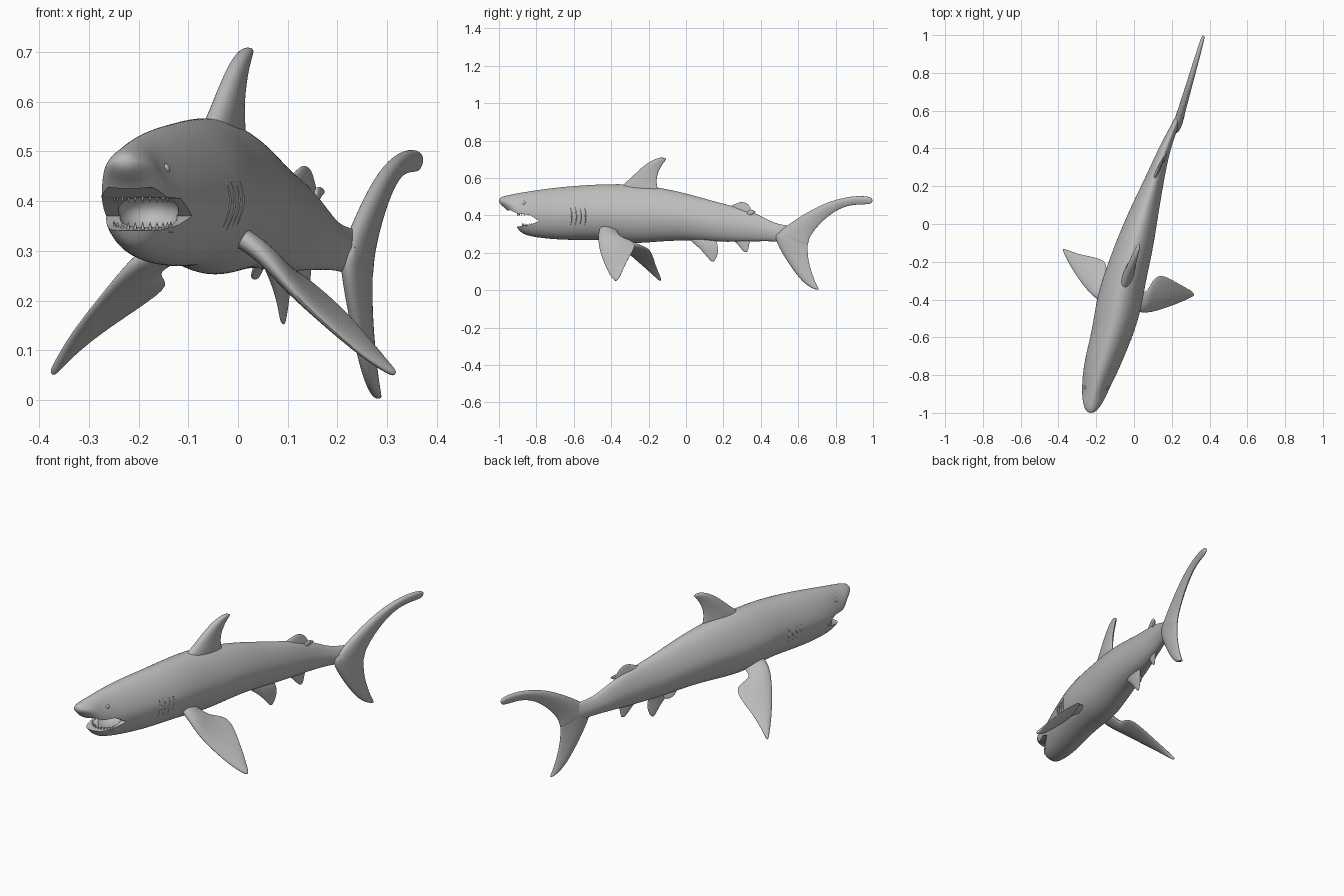
import bpy, bmesh, math
from mathutils import Vector

old = bpy.data.objects.get("Cube")
if old:
    bpy.data.objects.remove(old, do_unlink=True)


def material(name, rgb):
    mat = bpy.data.materials.new(name)
    mat.use_nodes = True
    colour = (*rgb, 1)
    mat.diffuse_color = colour
    mat.node_tree.nodes["Principled BSDF"].inputs["Base Color"].default_value = colour
    return mat


grey = material("plain grey", (0.5, 0.5, 0.5))


def finish(bm, name, angle=50):
    bmesh.ops.recalc_face_normals(bm, faces=bm.faces)
    mesh = bpy.data.meshes.new(name)
    bm.to_mesh(mesh)
    bm.free()
    obj = bpy.data.objects.new(name, mesh)
    bpy.context.collection.objects.link(obj)
    mesh.materials.append(grey)
    smooth(obj, angle)
    return obj


def smooth(obj, angle):
    bpy.ops.object.select_all(action='DESELECT')
    obj.select_set(True)
    bpy.context.view_layer.objects.active = obj
    bpy.ops.object.shade_smooth_by_angle(angle=math.radians(angle))


def loft(name, rings, levels=2):
    """Skin closed rings of points and cap both ends."""
    bm = bmesh.new()
    loops = [[bm.verts.new(p) for p in ring] for ring in rings]
    n = len(loops[0])
    for a, b in zip(loops, loops[1:]):
        for i in range(n):
            j = (i + 1) % n
            bm.faces.new((a[i], a[j], b[j], b[i]))
    bm.faces.new(loops[0][::-1])
    bm.faces.new(loops[-1])
    obj = finish(bm, name, 80)
    mod = obj.modifiers.new("Smooth", 'SUBSURF')
    mod.levels = mod.render_levels = levels
    return obj


def fin(name, stations, thick):
    """Stations run root to tip: leading point, trailing point."""
    pts = [(Vector(a), Vector(b)) for a, b in stations]
    rings = []
    for k, (a, b) in enumerate(pts):
        lo, hi = pts[max(k - 1, 0)], pts[min(k + 1, len(pts) - 1)]
        span = (hi[0] + hi[1]) - (lo[0] + lo[1])
        normal = (b - a).cross(span).normalized()
        half = thick * (1 - 0.7 * k / (len(pts) - 1))
        ring = []
        for i in range(12):
            t = math.tau * i / 12
            u = (1 - 1.03 * math.cos(t)) / 2
            ring.append(a.lerp(b, u) + normal * half * math.sin(t) * (1.25 - 0.7 * u))
        rings.append(ring)
    return loft(name, rings)


def flat_fin(name, stations, thick, plane):
    """Upright fin: y, z pairs placed on a slanted plane x = a + b * y."""
    place = lambda y, z: (plane[0] + plane[1] * y, y, z)
    return fin(name, [(place(*a), place(*b)) for a, b in stations], thick)


# Body: y, left x, right x, bottom z, top z
BODY = [
    (-1, -.24, -.215, .47, .49), (-.985, -.258, -.193, .452, .5),
    (-.95, -.27, -.168, .425, .508), (-.915, -.274, -.15, .36, .515),
    (-.89, -.275, -.138, .308, .52), (-.84, -.275, -.115, .29, .528),
    (-.78, -.27, -.085, .28, .537), (-.7, -.257, -.05, .272, .548),
    (-.6, -.232, -.01, .268, .557), (-.5, -.213, .025, .27, .564),
    (-.4, -.198, .047, .262, .567), (-.3, -.17, .064, .25, .567),
    (-.2, -.135, .086, .255, .558), (-.1, -.098, .106, .264, .54),
    (0, -.056, .121, .266, .518), (.1, -.012, .137, .262, .489),
    (.2, .037, .154, .258, .462), (.3, .084, .172, .26, .437),
    (.4, .13, .195, .262, .4), (.48, .172, .222, .262, .352),
    (.56, .215, .252, .25, .345), (.63, .25, .265, .26, .33)]


def taper(s):
    """The back is narrower than the belly."""
    return 1 - .2 * max(s, 0)


def section(y):
    """Centre x, centre z and half sizes of the body at y."""
    for p, q in zip(BODY, BODY[1:]):
        if p[0] <= y <= q[0]:
            t = (y - p[0]) / (q[0] - p[0])
            l, r, b, h = [u + (v - u) * t for u, v in zip(p[1:], q[1:])]
            return (l + r) / 2, (b + h) / 2, (r - l) / 2, (h - b) / 2


def surface(y, z, side, lift=0):
    cx, cz, w, h = section(y)
    s = max(-1, min(1, (z - cz) / h))
    return Vector((cx + side * (w * math.sqrt(1 - s * s) * taper(s) + lift), y, z))


rings = []
for y, *_ in BODY:
    cx, cz, w, h = section(y)
    ring = []
    for i in range(24):
        t = math.tau * i / 24
        s = math.sin(t)
        ring.append((cx + 1.01 * w * math.cos(t) * taper(s), y, cz + 1.01 * h * s))
    rings.append(ring)
body = loft("body", rings)

# Open mouth: a wedge between the jaws, then a rounded cavity
bm = bmesh.new()
wedge = [(-.785, .37), (-.83, .352), (-.885, .342), (-1.1, .33),
         (-1.1, .4), (-.94, .428), (-.9, .408), (-.84, .405)]
sides = [[bm.verts.new((x, y, z)) for y, z in wedge] for x in (-.4, .1)]
bm.faces.new(sides[0])
bm.faces.new(sides[1][::-1])
for i in range(len(wedge)):
    j = (i + 1) % len(wedge)
    bm.faces.new((sides[0][i], sides[0][j], sides[1][j], sides[1][i]))
wedge_cutter = finish(bm, "mouth_cutter")
bm = bmesh.new()
bmesh.ops.create_uvsphere(bm, u_segments=24, v_segments=12, radius=1)
for v in bm.verts:
    v.co = Vector((-.18 + .062 * v.co.x, -.81 + .075 * v.co.y, .378 + .042 * v.co.z))
cavity_cutter = finish(bm, "cavity_cutter")
for cutter in (wedge_cutter, cavity_cutter):
    mod = body.modifiers.new("Mouth", 'BOOLEAN')
    mod.operation = 'DIFFERENCE'
    mod.solver = 'EXACT'
    mod.object = cutter
bpy.context.view_layer.objects.active = body
for mod in list(body.modifiers):
    bpy.ops.object.modifier_apply(modifier=mod.name)
for cutter in (wedge_cutter, cavity_cutter):
    bpy.data.objects.remove(cutter, do_unlink=True)
smooth(body, 40)

# Teeth along both jaw arcs
for name, z, up, front in (("lower_teeth", .345, 1, -.88), ("upper_teeth", .41, -1, -.905)):
    bm = bmesh.new()
    for i in range(13):
        t = math.pi * i / 12
        spot = Vector((-.192 - .058 * math.cos(t), -.825 + (front + .83) * math.sin(t), z))
        made = bmesh.ops.create_cone(bm, cap_ends=True, segments=5, radius1=.007,
                                     radius2=0, depth=.022)
        for v in made["verts"]:
            v.co = spot + Vector((v.co.x, v.co.y, v.co.z * up + .003 * up))
    finish(bm, name, 30)

# Eyes and gill slits on both sides
for side, label in ((-1, "right"), (1, "left")):
    bm = bmesh.new()
    bmesh.ops.create_uvsphere(bm, u_segments=12, v_segments=8, radius=.011)
    spot = surface(-.865, .465, side, -.006)
    for v in bm.verts:
        v.co += spot
    finish(bm, label + "_eye")
    for k in range(4):
        y = -.62 + .025 * k
        path = [surface(y + .01 * math.sin(math.pi * i / 5), .34 + .022 * i, side, -.001)
                for i in range(6)]
        rings = []
        for i, p in enumerate(path):
            r = .001 + .004 * math.sin(math.pi * i / 5)
            rings.append([p + Vector((r * math.cos(a), r * math.sin(a), 0))
                          for a in (0, math.pi / 2, math.pi, -math.pi / 2)])
        loft(f"{label}_gill_{k + 1}", rings, 1)

# Pectoral fins, each in its own pose
fin("left_pectoral_fin", [
    ((-.04, -.45, .36), (-.03, -.36, .34)), ((.04, -.472, .305), (.07, -.37, .295)),
    ((.09, -.468, .24), (.09, -.31, .272)), ((.14, -.455, .185), (.135, -.255, .25)),
    ((.24, -.418, .095), (.225, -.31, .172)), ((.3, -.388, .056), (.29, -.345, .09)),
    ((.32, -.378, .049), (.313, -.362, .056))], .026)
fin("right_pectoral_fin", [
    ((-.12, -.43, .33), (-.1, -.3, .29)), ((-.2, -.4, .29), (-.165, -.31, .262)),
    ((-.24, -.36, .25), (-.145, -.25, .24)), ((-.282, -.31, .2), (-.142, -.185, .222)),
    ((-.34, -.22, .125), (-.28, -.165, .135)), ((-.37, -.155, .065), (-.35, -.138, .075)),
    ((-.378, -.135, .05), (-.37, -.132, .054))], .026)

# Dorsal fins
flat_fin("dorsal_fin", [
    ((-.38, .53), (-.14, .51)), ((-.325, .572), (-.155, .555)),
    ((-.275, .62), (-.158, .6)), ((-.215, .675), (-.142, .65)),
    ((-.165, .703), (-.118, .685)), ((-.125, .712), (-.1, .703))], .034, (.066, .36))
flat_fin("second_dorsal_fin", [
    ((.19, .42), (.35, .4)), ((.23, .447), (.36, .415)),
    ((.265, .462), (.345, .44)), ((.295, .475), (.33, .465))], .014, (.002, .44))
flat_fin("second_dorsal_tip", [
    ((.32, .4), (.35, .4)), ((.335, .435), (.36, .412)),
    ((.37, .424), (.376, .415))], .008, (.01, .44))

# Pelvic and anal fins
fin("left_pelvic_fin", [
    ((.05, -.01, .29), (.08, .16, .29)), ((.06, .03, .26), (.1, .165, .26)),
    ((.075, .075, .222), (.105, .175, .215)), ((.085, .11, .182), (.098, .165, .175)),
    ((.088, .135, .152), (.094, .148, .15))], .016)
fin("right_pelvic_fin", [
    ((.05, -.01, .29), (.06, .12, .29)), ((.03, .03, .262), (.05, .12, .262)),
    ((.025, .065, .242), (.04, .11, .24))], .012)
flat_fin("anal_fin", [
    ((.24, .28), (.35, .28)), ((.272, .25), (.338, .25)),
    ((.295, .222), (.335, .225)), ((.312, .203), (.328, .203))], .012, (.01, .4))

# Tail fin: a long upper lobe and a shorter lower lobe
flat_fin("tail_fin_upper_lobe", [
    ((.47, .29), (.66, .22)), ((.51, .325), (.65, .265)), ((.61, .395), (.69, .33)),
    ((.74, .468), (.775, .413)), ((.87, .503), (.868, .458)),
    ((.965, .505), (.965, .458)), ((1, .492), (.997, .464))], .028, (.077, .292))
flat_fin("tail_fin_lower_lobe", [
    ((.47, .32), (.66, .33)), ((.48, .255), (.65, .25)), ((.54, .155), (.652, .165)),
    ((.61, .055), (.675, .085)), ((.665, .013), (.698, .028)),
    ((.705, 0), (.712, .004))], .028, (.077, .292))
